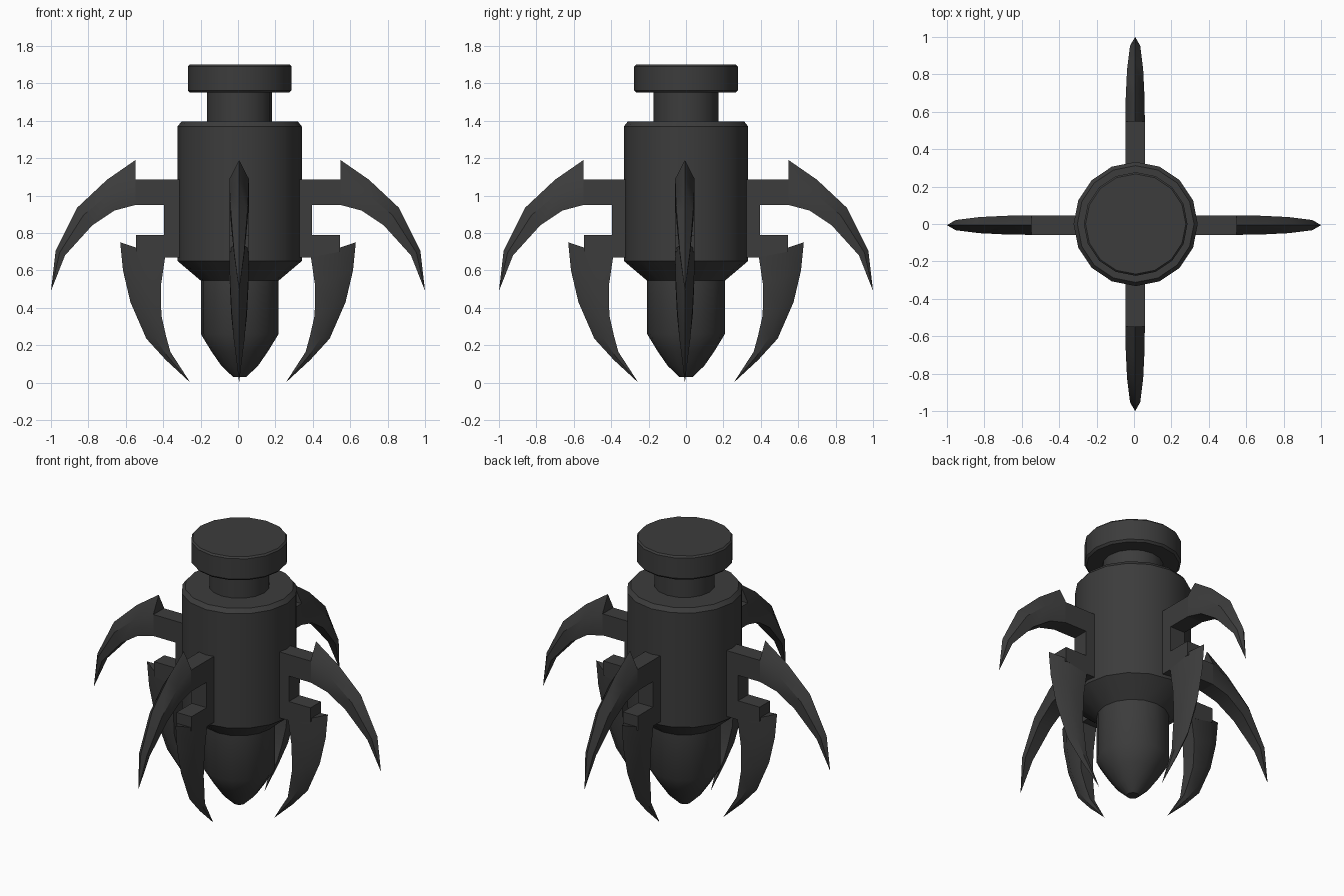
import bpy, bmesh, math

if "Cube" in bpy.data.objects:
    bpy.data.objects.remove(bpy.data.objects["Cube"])

dark = bpy.data.materials.new("dark_metal")
dark.diffuse_color = (0.045, 0.045, 0.045, 1)
dark.use_nodes = True
dark.node_tree.nodes["Principled BSDF"].inputs["Base Color"].default_value = dark.diffuse_color


def finish(bm, name, angle):
    bmesh.ops.remove_doubles(bm, verts=bm.verts, dist=1e-5)
    bmesh.ops.recalc_face_normals(bm, faces=bm.faces)
    me = bpy.data.meshes.new(name)
    bm.to_mesh(me)
    bm.free()
    me.materials.append(dark)
    ob = bpy.data.objects.new(name, me)
    bpy.context.collection.objects.link(ob)
    bpy.ops.object.select_all(action='DESELECT')
    ob.select_set(True)
    bpy.context.view_layer.objects.active = ob
    bpy.ops.object.shade_smooth_by_angle(angle=math.radians(angle))
    return ob


def lathe(name, profile, sides=16):
    bm = bmesh.new()
    rings = []
    for r, z in profile:
        rings.append([bm.verts.new((r * math.cos(2 * math.pi * i / sides),
                                    r * math.sin(2 * math.pi * i / sides), z))
                      for i in range(sides)])
    for a, b in zip(rings, rings[1:]):
        for i in range(sides):
            j = (i + 1) % sides
            bm.faces.new((a[i], a[j], b[j], b[i]))
    bm.faces.new(rings[0])
    bm.faces.new(rings[-1])
    ob = finish(bm, name, 35)
    ob.location.x = 0.009
    return ob


# Central body, neck and cap
lathe("body", [(0.035, 0.03), (0.098, 0.09), (0.15, 0.165), (0.208, 0.26),
               (0.208, 0.545), (0.332, 0.65), (0.332, 1.37), (0.312, 1.395)])
lathe("neck", [(0.174, 1.37), (0.174, 1.57)])
lathe("cap", [(0.265, 1.55), (0.277, 1.562), (0.277, 1.69), (0.268, 1.70)])

HALF = 0.052
# Bracket outline in the (radius, height) plane
BRACKET = [(0.28, 1.085), (0.548, 1.085), (0.548, 0.95), (0.395, 0.95),
           (0.395, 0.79), (0.545, 0.79), (0.545, 0.70), (0.39, 0.67),
           (0.28, 0.67)]
# Claw stations: outer ridge point, inner point, half width
UPPER = [((0.548, 1.19), (0.548, 0.95), HALF),
         ((0.70, 1.085), (0.66, 0.92), 0.050),
         ((0.86, 0.935), (0.78, 0.84), 0.043),
         ((0.975, 0.705), (0.925, 0.68), 0.027)]
LOWER = [((0.63, 0.75), (0.39, 0.67), HALF),
         ((0.615, 0.60), (0.412, 0.52), 0.050),
         ((0.575, 0.43), (0.41, 0.36), 0.042),
         ((0.49, 0.235), (0.385, 0.25), 0.030),
         ((0.385, 0.12), (0.362, 0.165), 0.017)]


def add_bracket(bm):
    front = [bm.verts.new((x, -HALF, z)) for x, z in BRACKET]
    back = [bm.verts.new((x, HALF, z)) for x, z in BRACKET]
    bm.faces.new(front)
    bm.faces.new(back)
    n = len(front)
    for i in range(n):
        j = (i + 1) % n
        bm.faces.new((front[i], front[j], back[j], back[i]))


def add_claw(bm, stations, tip):
    # Ridged five-sided section swept to a sharp point
    rings = []
    for (ox, oz), (ix, iz), w in stations:
        mx, mz = ox + (ix - ox) * 0.42, oz + (iz - oz) * 0.42
        pts = [(ox, 0, oz), (mx, w, mz), (ix, w, iz), (ix, -w, iz), (mx, -w, mz)]
        rings.append([bm.verts.new(p) for p in pts])
    bm.faces.new(rings[0])
    for a, b in zip(rings, rings[1:]):
        for i in range(5):
            j = (i + 1) % 5
            bm.faces.new((a[i], a[j], b[j], b[i]))
    end = bm.verts.new((tip[0], 0, tip[1]))
    for i in range(5):
        bm.faces.new((rings[-1][i], rings[-1][(i + 1) % 5], end))


# Four sets of bracket, upper claw and lower claw around the body
for k, side in enumerate(("right", "back", "left", "front")):
    shift = (0, -0.006, 0) if k % 2 == 0 else (0.006, 0, 0)
    parts = []
    bm = bmesh.new()
    add_bracket(bm)
    parts.append(finish(bm, side + "_bracket", 30))
    bm = bmesh.new()
    add_claw(bm, UPPER, (1.0, 0.49))
    parts.append(finish(bm, side + "_upper_claw", 35))
    bm = bmesh.new()
    add_claw(bm, LOWER, (0.255, 0.0))
    parts.append(finish(bm, side + "_lower_claw", 35))
    for ob in parts:
        ob.rotation_euler.z = k * math.pi / 2
        ob.location = shift
